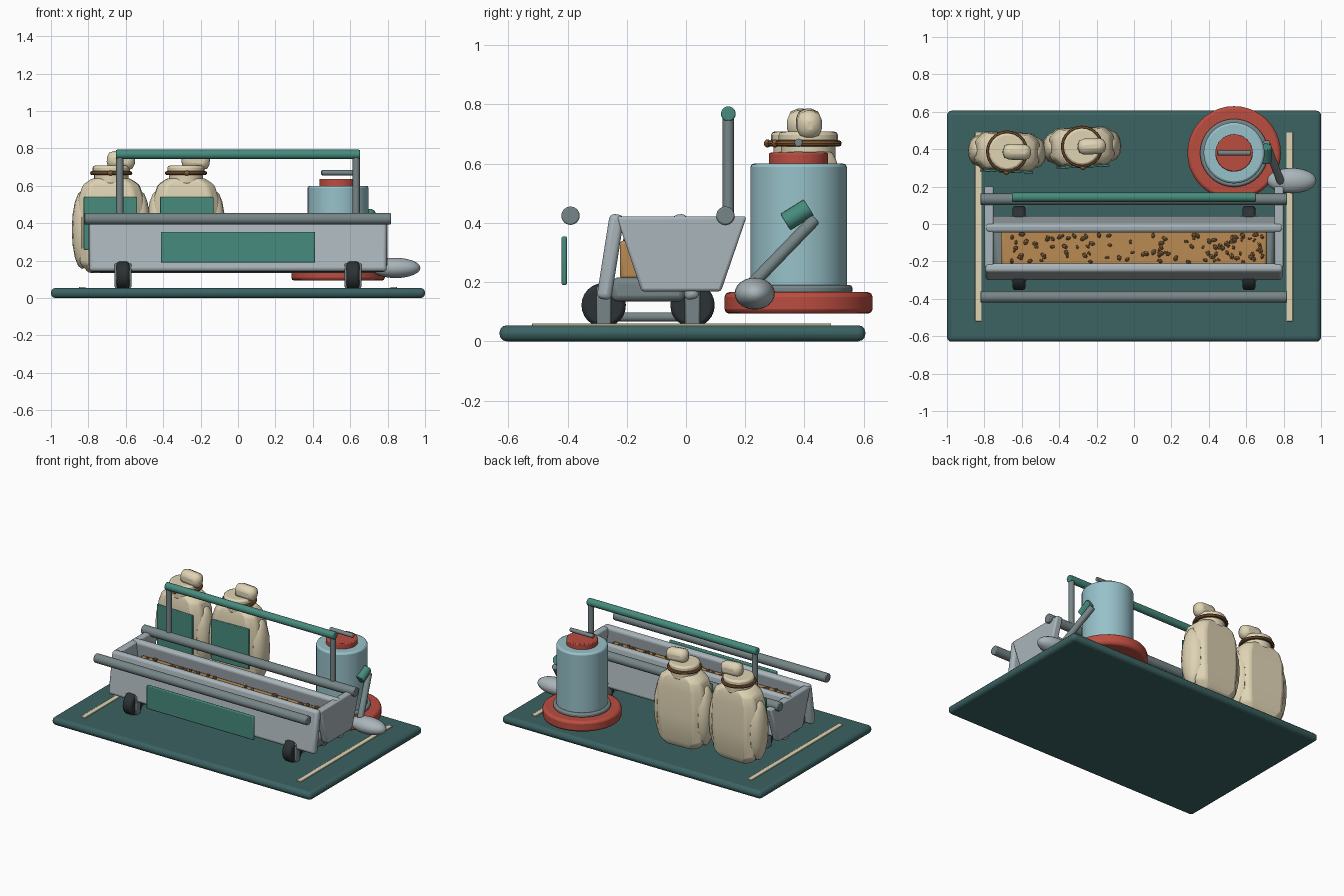
import bpy, bmesh, math, random
from mathutils import Vector

if "Cube" in bpy.data.objects:
    bpy.data.objects.remove(bpy.data.objects["Cube"])

random.seed(4)


def mat(name, r, g, b):
    m = bpy.data.materials.new(name)
    m.diffuse_color = tuple((c / 255) ** 2.2 for c in (r, g, b)) + (1,)
    m.use_nodes = True
    m.node_tree.nodes["Principled BSDF"].inputs["Base Color"].default_value = m.diffuse_color
    return m


STEEL = mat("galvanised", 168, 180, 185)
DARK = mat("tube_grey", 118, 132, 134)
GREEN = mat("green", 72, 138, 124)
TEAL = mat("mat_teal", 62, 98, 98)
CREAM = mat("cream", 222, 210, 178)
RED = mat("red", 186, 78, 66)
BLUE = mat("pale_blue", 150, 192, 200)
FEED = mat("feed", 184, 138, 84)
PELLET = mat("pellet", 134, 100, 62)
TWINE = mat("twine", 128, 88, 54)
RUBBER = mat("rubber", 48, 54, 56)


def finish(ob, name, m, bevel=0, seg=2, smooth=True):
    ob.name = name
    ob.data.materials.append(m)
    if bevel:
        b = ob.modifiers.new("bevel", 'BEVEL')
        b.width, b.segments, b.limit_method = bevel, seg, 'ANGLE'
    if smooth:
        bpy.ops.object.select_all(action='DESELECT')
        ob.select_set(True)
        bpy.context.view_layer.objects.active = ob
        bpy.ops.object.shade_smooth_by_angle(angle=math.radians(35))
    return ob


def box(name, loc, size, m, bevel=0.01, rot=(0, 0, 0), seg=2):
    bpy.ops.mesh.primitive_cube_add(size=1, location=loc, rotation=rot)
    ob = bpy.context.object
    for v in ob.data.vertices:
        v.co = Vector(a * b for a, b in zip(v.co, size))
    return finish(ob, name, m, bevel, seg)


def rod(name, a, b, r, m, bevel=0.005, sides=24):
    a, b = Vector(a), Vector(b)
    bpy.ops.mesh.primitive_cylinder_add(vertices=sides, radius=r, depth=(b - a).length, location=(a + b) / 2)
    ob = bpy.context.object
    ob.rotation_euler = (b - a).to_track_quat('Z', 'Y').to_euler()
    return finish(ob, name, m, bevel)


def ball(name, loc, radii, m, seg=24, rings=12, smooth=True):
    bpy.ops.mesh.primitive_uv_sphere_add(segments=seg, ring_count=rings, radius=1, location=loc)
    ob = bpy.context.object
    for v in ob.data.vertices:
        v.co = Vector(a * b for a, b in zip(v.co, radii))
    return finish(ob, name, m, smooth=smooth)


def from_rings(name, rings, m, bevel=0, smooth=True):
    bm = bmesh.new()
    loops = [[bm.verts.new(p) for p in ring] for ring in rings]
    n = len(loops[0])
    for lo, hi in zip(loops, loops[1:]):
        for i in range(n):
            bm.faces.new((lo[i], lo[(i + 1) % n], hi[(i + 1) % n], hi[i]))
    bm.faces.new(loops[0][::-1])
    bm.faces.new(loops[-1])
    bmesh.ops.recalc_face_normals(bm, faces=bm.faces)
    me = bpy.data.meshes.new(name)
    bm.to_mesh(me)
    bm.free()
    ob = bpy.data.objects.new(name, me)
    bpy.context.collection.objects.link(ob)
    return finish(ob, name, m, bevel, smooth=smooth)


# ground mat with two painted stripes
box("ground_mat", (0, -0.012, 0.027), (2, 1.235, 0.054), TEAL, 0.024, seg=3)
for s in (-1, 1):
    box("mat_stripe", (s * 0.832, -0.015, 0.055), (0.034, 1.01, 0.01), CREAM, 0.002)

# trough: leaning side walls, floor, trapezoid ends
CY = -0.128
for s, n in ((-1, "front"), (1, "back")):
    box("trough_wall_" + n, (0, CY + s * 0.127, 0.285), (1.59, 0.05, 0.29), STEEL, 0.018,
        (s * math.radians(9), 0, 0), 3)
box("trough_floor", (0, CY, 0.175), (1.5, 0.25, 0.08), DARK, 0.02)
END = [(-0.15, 0.168), (0.118, 0.168), (0.205, 0.422), (-0.235, 0.422)]
for s in (-1, 1):
    from_rings("trough_end", [[(s * x, y, z) for y, z in END] for x in (0.75, 0.8)], STEEL, 0.01)

# feed bed and pellets
box("feed_bed", (0, CY, 0.275), (1.42, 0.19, 0.13), FEED, 0.012)
bm = bmesh.new()
for i in range(110):
    vs = bmesh.ops.create_icosphere(bm, subdivisions=1, radius=1)['verts']
    r, ang = random.uniform(0.009, 0.015), random.uniform(0, math.pi)
    x, y = random.uniform(-0.69, 0.69), CY + random.uniform(-0.075, 0.075)
    for v in vs:
        px, py = v.co.x * r * 1.3, v.co.y * r * 0.9
        v.co = (x + px * math.cos(ang) - py * math.sin(ang),
                y + px * math.sin(ang) + py * math.cos(ang), 0.345 + v.co.z * r * 0.8)
me = bpy.data.meshes.new("feed_pellets")
bm.to_mesh(me)
bm.free()
pellets = bpy.data.objects.new("feed_pellets", me)
bpy.context.collection.objects.link(pellets)
finish(pellets, "feed_pellets", PELLET, smooth=False)

# long rails, front sign and carry handle
for y in (-0.39, 0.133):
    rod("long_rail", (-0.822, y, 0.424), (0.818, y, 0.424), 0.031, DARK)
box("front_sign", (0, -0.411, 0.272), (0.825, 0.018, 0.165), GREEN, 0.006)
for s in (-1, 1):
    rod("handle_post", (s * 0.632, 0.143, 0.42), (s * 0.632, 0.143, 0.77), 0.019, DARK)
rod("carry_handle", (-0.652, 0.143, 0.768), (0.652, 0.143, 0.768), 0.025, GREEN)

# wheels, legs and axle bars
for sx in (-1, 1):
    x = sx * 0.615
    for y in (CY - 0.15, CY + 0.15):
        rod("wheel", (x - 0.034, y, 0.122), (x + 0.034, y, 0.122), 0.075, RUBBER, 0.014)
        for d in (-0.037, 0.037):
            box("wheel_leg", (x + d, y, 0.12), (0.016, 0.05, 0.13), DARK, 0.006)
    rod("axle_bar", (x, CY - 0.15, 0.082), (x, CY + 0.15, 0.082), 0.016, DARK)

# drinker: red tray, blue tank, red lid with grip
DX, DY = 0.535, 0.38


def disc(name, z0, z1, r, m, bevel=0.01):
    return rod(name, (DX, DY, z0), (DX, DY, z1), r, m, bevel, 40)


disc("drinker_tray", 0.093, 0.166, 0.25, RED, 0.016)
disc("tank_collar", 0.16, 0.19, 0.182, DARK)
disc("drinker_tank", 0.17, 0.6, 0.163, BLUE, 0.012)
disc("drinker_lid", 0.59, 0.637, 0.1, RED, 0.006)
rod("lid_grip", (DX - 0.09, DY, 0.67), (DX + 0.09, DY, 0.67), 0.014, DARK)

# feed scoop leaning on the drinker
ball("scoop_bowl", (0.843, 0.232, 0.161), (0.132, 0.068, 0.054), STEEL)
rod("scoop_handle", (0.785, 0.225, 0.195), (0.705, 0.435, 0.412), 0.021, DARK)
rod("scoop_grip", (0.705, 0.335, 0.402), (0.705, 0.415, 0.452), 0.032, GREEN)


# feed sacks: faceted body, side folds, tied neck and label
def ring(cx, cy, z, w, d):
    c = 0.45 * d
    q = [(w, d - c), (w - c, d), (c - w, d), (-w, d - c), (-w, c - d), (c - w, -d), (w - c, -d), (w, c - d)]
    return [(cx + a, cy + b, z) for a, b in q]


SACK = [(0.135, 0.12, 0.07), (0.185, 0.165, 0.097), (0.36, 0.178, 0.104),
        (0.54, 0.172, 0.1), (0.605, 0.15, 0.093), (0.64, 0.1, 0.08)]
for cx, cy, yaw in ((-0.678, 0.387, -0.04), (-0.278, 0.413, 0.04)):
    parts = [from_rings("sack_body", [ring(0, 0, *p) for p in SACK], CREAM, 0.012)]
    for s in (-1, 1):
        parts.append(ball("sack_side_fold", (s * 0.155, 0, 0.365), (0.056, 0.083, 0.21), CREAM, 12, 8))
    parts += [
        rod("sack_neck", (0, 0, 0.61), (0, 0, 0.665), 0.092, CREAM, 0.008, 20),
        rod("sack_neck_rim", (0, 0, 0.67), (0, 0, 0.708), 0.1, CREAM, 0.012, 20),
        box("sack_top_tuft", (0.052, 0, 0.735), (0.15, 0.085, 0.095), CREAM, 0.034, (0, 0.08, 0)),
        box("sack_label", (0, -0.106, 0.4), (0.285, 0.012, 0.28), GREEN, 0.004),
    ]
    bpy.ops.mesh.primitive_torus_add(location=(0, 0, 0.668), major_radius=0.102, minor_radius=0.011,
                                     major_segments=28, minor_segments=8)
    parts.append(finish(bpy.context.object, "sack_twine", TWINE))
    parts.append(ball("twine_knot", (0, -0.112, 0.668), (0.016, 0.012, 0.014), TWINE, 10, 6))
    for ob in parts:
        p = ob.location.copy()
        ob.location = (cx + p.x * math.cos(yaw) - p.y * math.sin(yaw),
                       cy + p.x * math.sin(yaw) + p.y * math.cos(yaw), p.z)
        ob.rotation_euler.z = yaw
